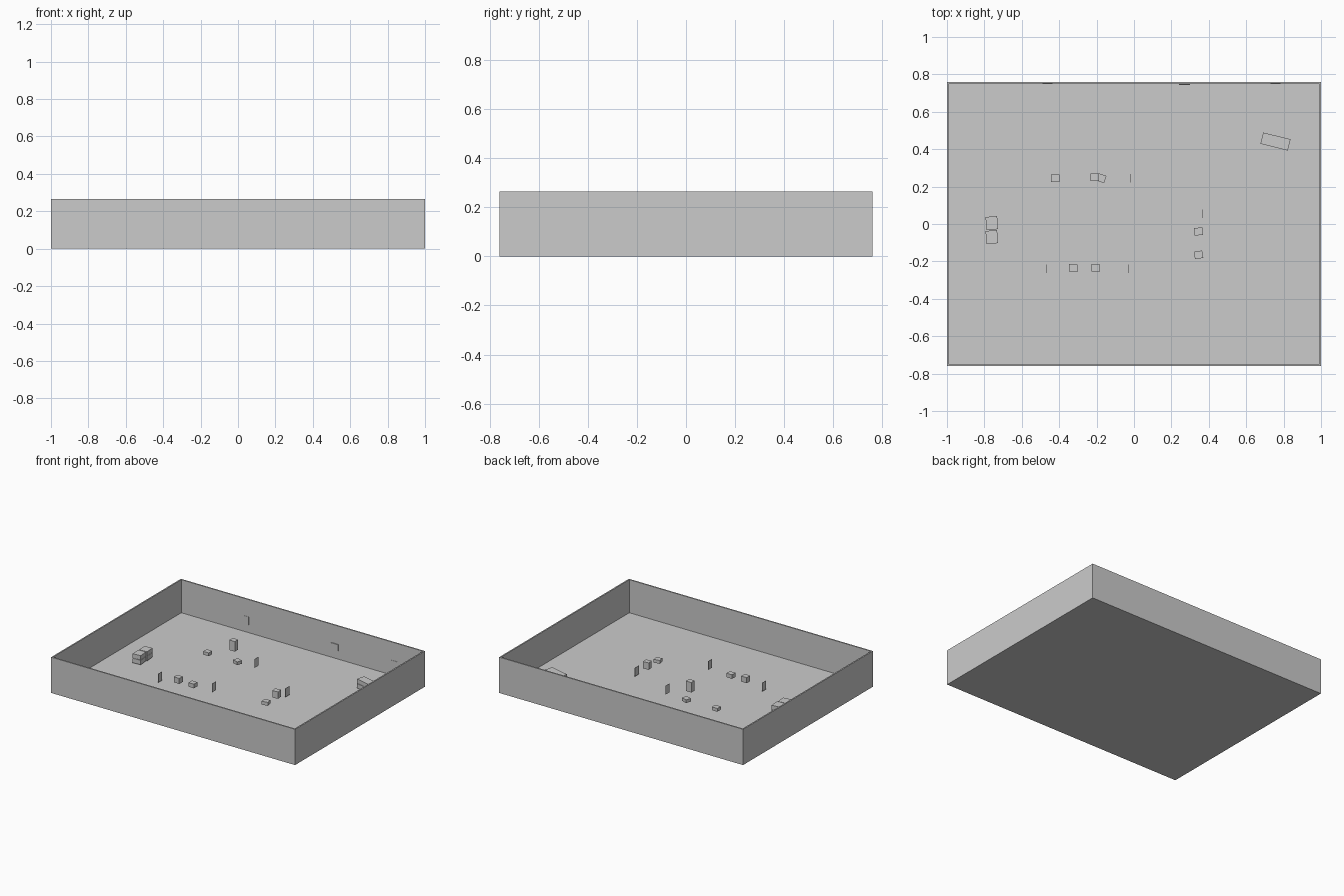
import bpy
import math

# Clear the default cube
cube = bpy.data.objects.get("Cube")
if cube:
    bpy.data.objects.remove(cube, do_unlink=True)

# Single plain grey
grey = bpy.data.materials.new("plain_grey")
grey.use_nodes = True
COLOUR = (0.6, 0.6, 0.6, 1.0)
grey.diffuse_color = COLOUR
grey.node_tree.nodes["Principled BSDF"].inputs["Base Color"].default_value = COLOUR


def box(name, x, y, z0, z1, w, d, turn=0):
    """Box centred on x, y, spanning z0 to z1, turned about z in degrees."""
    bpy.ops.mesh.primitive_cube_add(size=1, location=(x, y, (z0 + z1) / 2))
    ob = bpy.context.object
    ob.name = name
    ob.scale = (w, d, z1 - z0)
    ob.rotation_euler.z = math.radians(turn)
    ob.data.materials.append(grey)
    return ob


# Room shell: floor slab and four thin walls
HX, HY, H, T, FLOOR = 1.0, 0.76, 0.265, 0.01, 0.02
box("floor", 0, 0, 0, FLOOR, 2 * HX - 2 * T, 2 * HY - 2 * T)
for side, s in (("right", -1), ("left", 1)):
    box(side + "_wall", s * (HX - T / 2), 0, 0, H, T, 2 * HY)
for side, s in (("front", -1), ("back", 1)):
    box(side + "_wall", 0, s * (HY - T / 2), 0, H, 2 * HX - 2 * T, T)

# Small blocks: x, y, bottom, top, turn
blocks = [
    (-0.42, 0.245, 0.057, 0.081, 0),
    (-0.175, 0.245, 0.056, 0.080, -18),
    (-0.21, 0.25, 0.145, 0.219, 0),
    (-0.325, -0.235, 0.060, 0.101, -2),
    (-0.205, -0.235, 0.060, 0.090, -2),
    (0.345, -0.04, 0.054, 0.105, 6),
    (0.345, -0.165, 0.050, 0.075, 10),
]
for i, (x, y, z0, z1, turn) in enumerate(blocks, 1):
    box(f"small_block_{i}", x, y, z0, z1, 0.045, 0.04, turn)

# Stacked pairs of larger crates: x, y, turn, width, depth
crates = [
    (-0.76, 0.005, 5, 0.062, 0.07),
    (-0.76, -0.07, 5, 0.062, 0.07),
    (0.72, 0.45, -14, 0.075, 0.062),
    (0.793, 0.432, -14, 0.075, 0.062),
]
for i, (x, y, turn, w, d) in enumerate(crates, 1):
    box(f"lower_crate_{i}", x, y, 0.030, 0.064, w, d, turn)
    box(f"upper_crate_{i}", x, y, 0.066, 0.098, w, d, turn)

# Thin upright panels standing between the blocks: x, y, centre height
panels = [(-0.02, 0.245, 0.105), (-0.47, -0.24, 0.061),
          (-0.03, -0.24, 0.105), (0.365, 0.055, 0.063)]
for i, (x, y, z) in enumerate(panels, 1):
    box(f"upright_panel_{i}", x, y, z - 0.032, z + 0.032, 0.002, 0.045)

# Plates on the inside of the back wall
box("wall_plate_middle", 0.27, 0.746, 0.083, 0.130, 0.06, 0.006)
box("wall_plate_right", -0.463, 0.7495, 0.078, 0.137, 0.054, 0.002)
box("wall_plate_left", 0.757, 0.7495, 0.072, 0.130, 0.054, 0.002)
